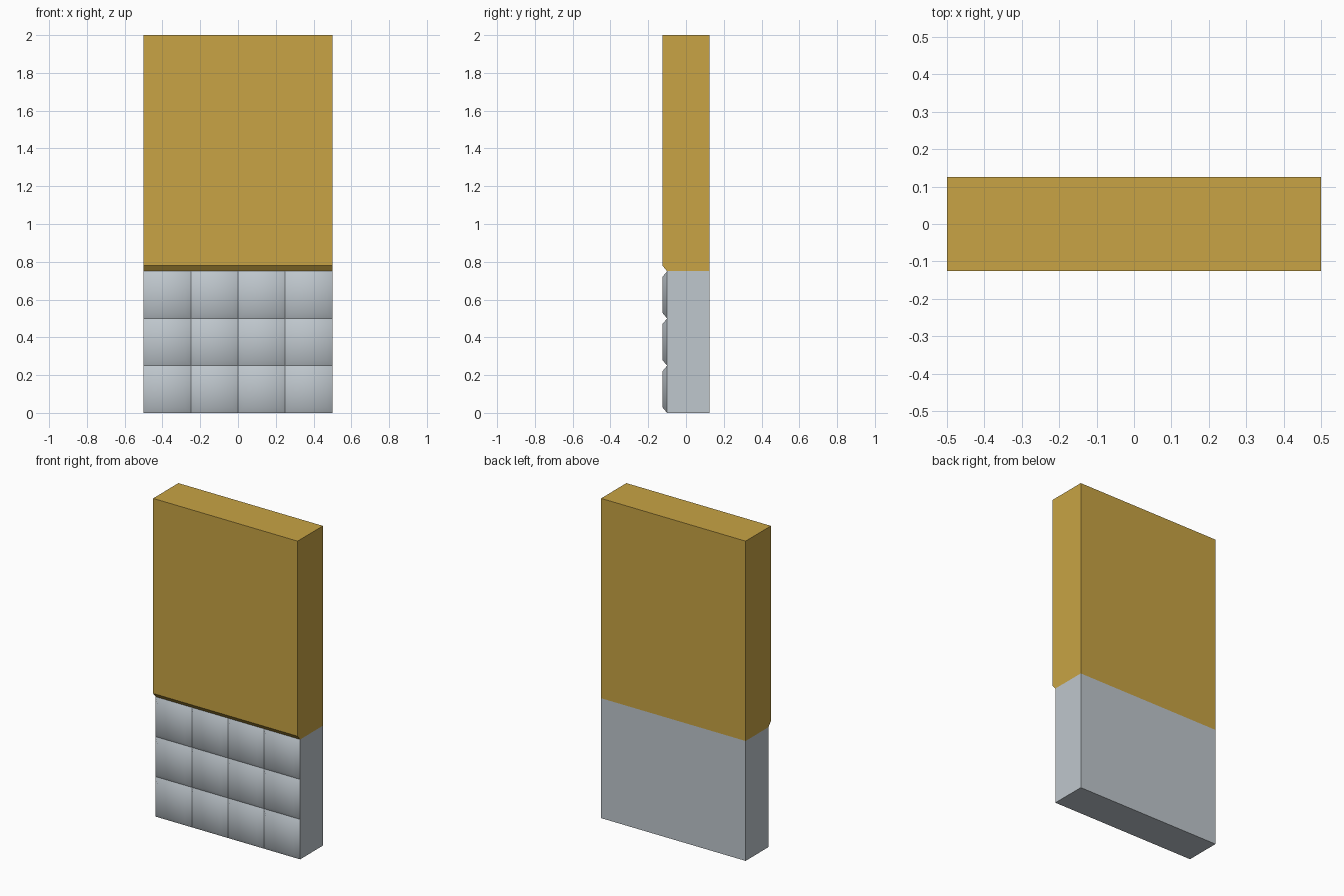
import bpy, bmesh

if "Cube" in bpy.data.objects:
    bpy.data.objects.remove(bpy.data.objects["Cube"])


def material(name, rgb):
    m = bpy.data.materials.new(name)
    m.diffuse_color = (*rgb, 1)
    m.use_nodes = True
    m.node_tree.nodes["Principled BSDF"].inputs["Base Color"].default_value = m.diffuse_color
    return m


def finish(name, bm, mat):
    bmesh.ops.recalc_face_normals(bm, faces=bm.faces)
    me = bpy.data.meshes.new(name)
    bm.to_mesh(me)
    bm.free()
    me.materials.append(mat)
    ob = bpy.data.objects.new(name, me)
    bpy.context.collection.objects.link(ob)
    return ob


def extruded_profile(profile, skip):
    """Shell from a (y, z) profile along x, leaving out hidden sides."""
    bm = bmesh.new()
    left = [bm.verts.new((-0.5, y, z)) for y, z in profile]
    right = [bm.verts.new((0.5, y, z)) for y, z in profile]
    bm.faces.new(left)
    bm.faces.new(right[::-1])
    n = len(profile)
    sides = [bm.faces.new((left[i], right[i], right[(i + 1) % n], left[(i + 1) % n]))
             for i in range(n)]
    bmesh.ops.recalc_face_normals(bm, faces=bm.faces)
    bmesh.ops.delete(bm, geom=[sides[i] for i in skip], context='FACES_ONLY')
    return bm


plaster = material("ochre plaster", (0.578, 0.371, 0.058))
stone = material("grey stone", (0.52, 0.57, 0.61))

BACK, GROOVE, FRONT = 0.125, -0.10, -0.125

# Upper wall with a chamfered lower front lip
finish("upper_wall", extruded_profile(
    [(GROOVE, 0.75), (BACK, 0.75), (BACK, 2), (FRONT, 2), (FRONT, 0.78)], [0]), plaster)

# Stone base behind the blocks
finish("base_wall", extruded_profile(
    [(GROOVE, 0), (BACK, 0), (BACK, 0.75), (GROOVE, 0.75)], [2, 3]), stone)

# Pillowed stone blocks: smooth shaded frustums, separate so the grooves stay sharp
bm = bmesh.new()
size, inset = 0.25, 0.03
for col in range(4):
    for row in range(3):
        x0, z0 = -0.5 + col * size, row * size

        def ring(d, y):
            lo, hi = d, size - d
            return [bm.verts.new((x0 + u, y, z0 + v))
                    for u, v in ((lo, lo), (hi, lo), (hi, hi), (lo, hi))]
        outer, inner = ring(0, GROOVE), ring(inset, FRONT)
        faces = [bm.faces.new(inner)]
        for i in range(4):
            j = (i + 1) % 4
            faces.append(bm.faces.new((outer[i], outer[j], inner[j], inner[i])))
        for f in faces:
            f.smooth = True
blocks = finish("stone_blocks", bm, stone)
# Keep the pillows facing the front
if blocks.data.polygons[0].normal.y > 0:
    blocks.data.flip_normals()
